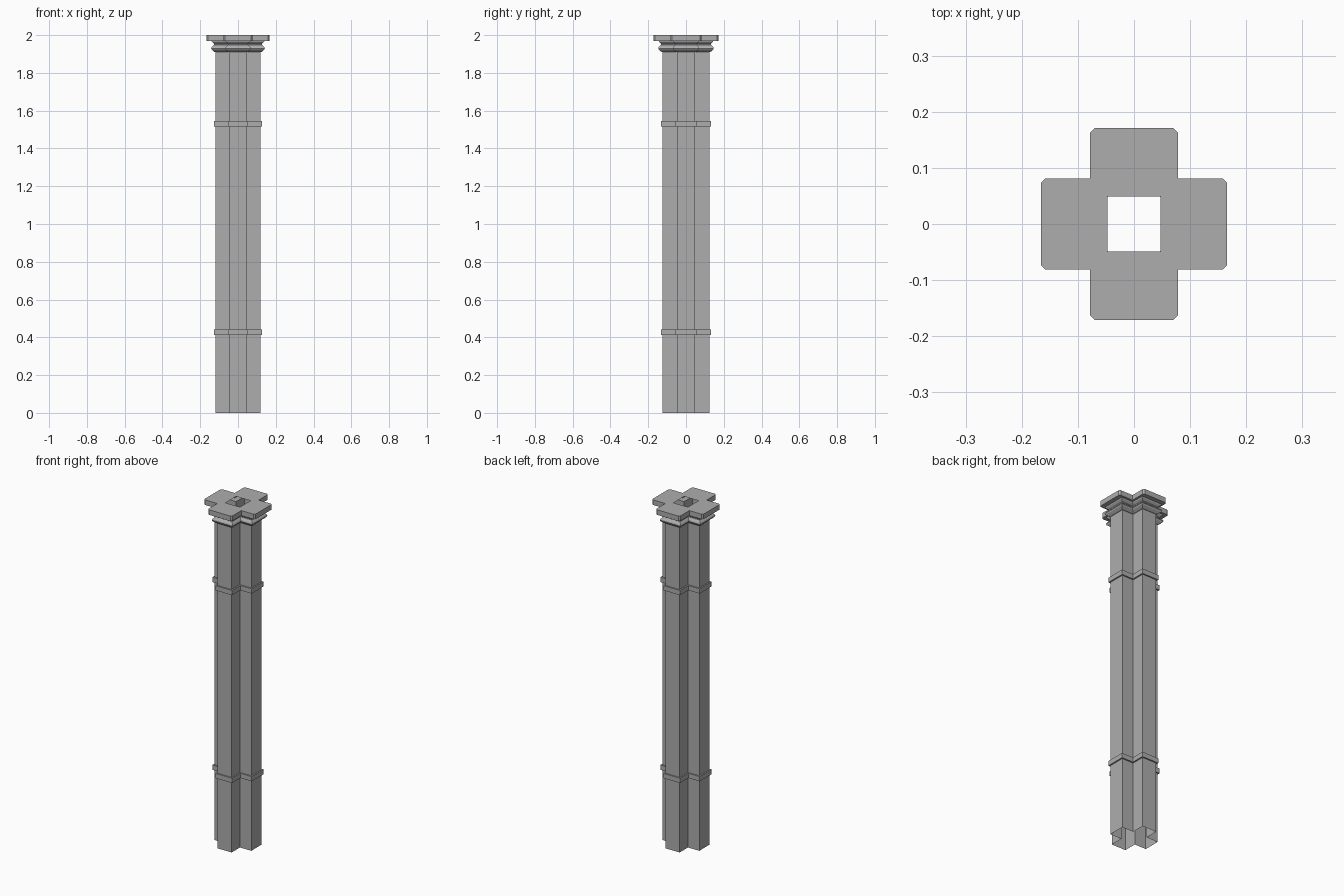
import bpy
import bmesh

cube = bpy.data.objects.get("Cube")
if cube:
    bpy.data.objects.remove(cube, do_unlink=True)

stone = bpy.data.materials.new("grey stone")
stone.use_nodes = True
stone.diffuse_color = (0.42, 0.42, 0.42, 1)
stone.node_tree.nodes["Principled BSDF"].inputs["Base Color"].default_value = (0.42, 0.42, 0.42, 1)

# Shaft section: reach of the arms and their half widths
REACH_X, REACH_Y, HALF_X, HALF_Y = 0.12, 0.125, 0.046, 0.048


def cross(reach_x, reach_y, half_x, half_y, z, cut=0.0):
    """Counter-clockwise cross outline with optional cut outer corners."""
    quarter = [(reach_x, half_y - cut), (reach_x - cut, half_y), (half_x, half_y),
               (half_x, reach_y - cut), (half_x - cut, reach_y)]
    points = []
    for sx, sy in ((1, 1), (-1, 1), (-1, -1), (1, -1)):
        order = quarter if sx * sy > 0 else quarter[::-1]
        points += [(sx * x, sy * y, z) for x, y in order]
    return points


def shaft_cross(z, grow=0.0):
    return cross(REACH_X + grow, REACH_Y + grow, HALF_X + grow, HALF_Y + grow, z)


def loft(name, outlines):
    """Skin a stack of outlines into an open shell."""
    bm = bmesh.new()
    rows = [[bm.verts.new(p) for p in outline] for outline in outlines]
    for low, high in zip(rows, rows[1:]):
        for i in range(len(low)):
            j = (i + 1) % len(low)
            bm.faces.new((low[i], low[j], high[j], high[i]))
    bmesh.ops.remove_doubles(bm, verts=bm.verts, dist=0.00001)
    mesh = bpy.data.meshes.new(name)
    bm.to_mesh(mesh)
    bm.free()
    mesh.materials.append(stone)
    obj = bpy.data.objects.new(name, mesh)
    bpy.context.collection.objects.link(obj)
    return obj


# Hollow shaft, open at the bottom
loft("shaft", [shaft_cross(0), shaft_cross(1.97)])

# Two thin bands around the shaft
for name, z in (("lower_band", 0.413), ("upper_band", 1.516)):
    loft(name, [shaft_cross(z + dz, grow) for dz, grow in
                ((0, 0), (0, 0.008), (0.028, 0.008), (0.028, 0))])

# Moulding under the cap: a pointed bulge, a neck and a flare
loft("capital_moulding", [shaft_cross(z, grow) for z, grow in
                          ((1.91, 0), (1.912, 0.006), (1.923, 0.019), (1.93, 0.022),
                           (1.937, 0.019), (1.948, 0.008), (1.954, 0.008),
                           (1.964, 0.018), (1.97, 0.02))])

# Cap slab with cut corners and a square hole in its top
loft("cap_slab", [shaft_cross(1.97),
                  cross(0.166, 0.171, 0.078, 0.081, 1.97, 0.008),
                  cross(0.166, 0.171, 0.078, 0.081, 2.0, 0.008),
                  cross(0.047, 0.049, 0.047, 0.049, 2.0)])
